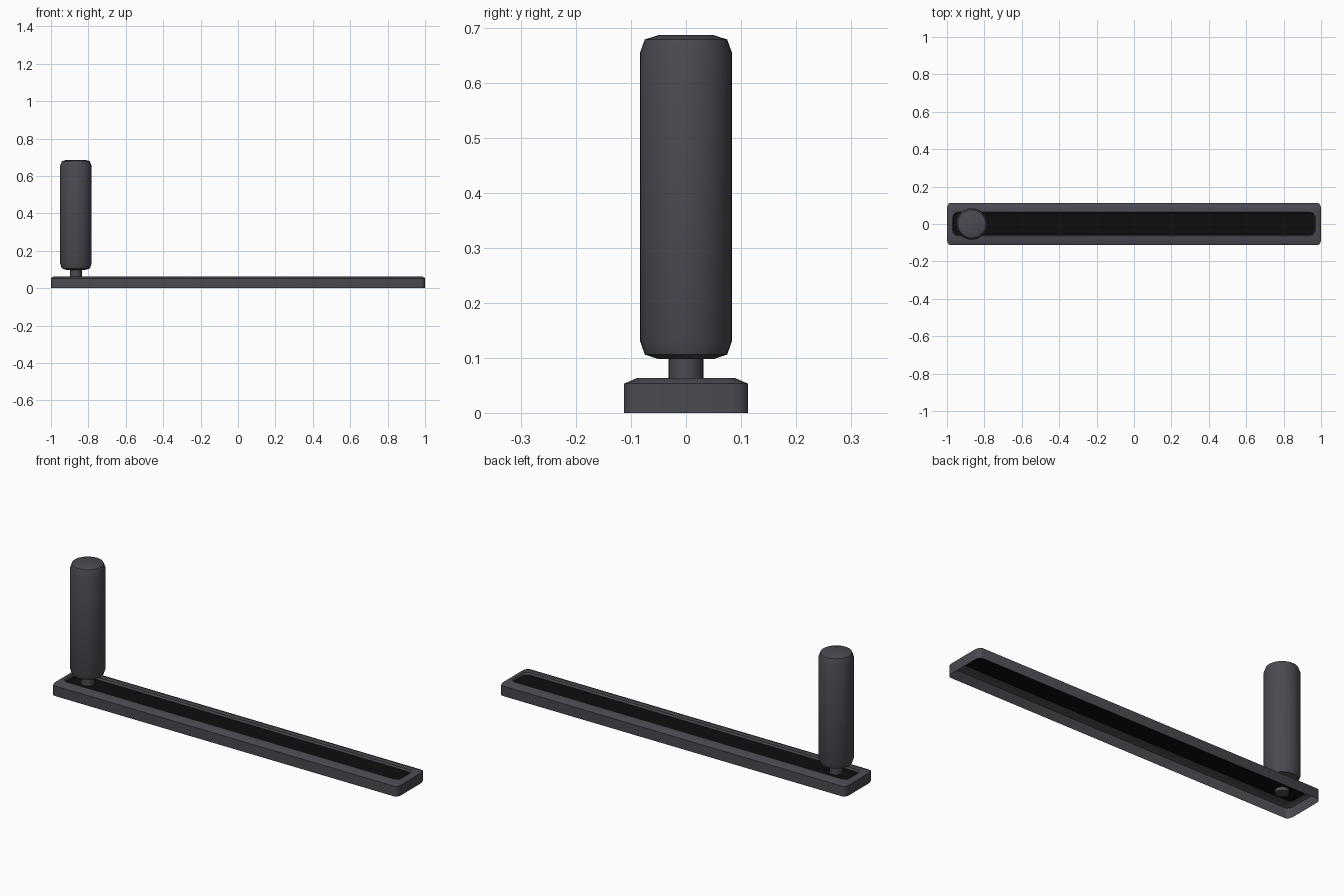
import bpy
import bmesh
from math import sin, cos, pi, radians

if "Cube" in bpy.data.objects:
    bpy.data.objects.remove(bpy.data.objects["Cube"], do_unlink=True)


def material(name, rgb):
    mat = bpy.data.materials.new(name)
    mat.use_nodes = True
    mat.diffuse_color = (*rgb, 1)
    bsdf = mat.node_tree.nodes["Principled BSDF"]
    bsdf.inputs["Base Color"].default_value = (*rgb, 1)
    bsdf.inputs["Roughness"].default_value = 0.6
    return mat


grey = material("slate grey", (0.068, 0.068, 0.082))
black = material("near black", (0.004, 0.004, 0.004))


def rounded_ring(half_x, half_y, rx, ry, z, steps=3):
    """Rounded rectangle outline, counter-clockwise."""
    ring = []
    for quarter, (sx, sy) in enumerate([(1, 1), (-1, 1), (-1, -1), (1, -1)]):
        for i in range(steps + 1):
            a = (quarter + i / steps) * pi / 2
            ring.append((sx * (half_x - rx) + rx * cos(a),
                         sy * (half_y - ry) + ry * sin(a), z))
    return ring


def circle_ring(r, z, sides):
    return [(r * cos(2 * pi * i / sides), r * sin(2 * pi * i / sides), z)
            for i in range(sides)]


def loft(name, rings, mat, cap_start=False, cap_end=False, location=(0, 0, 0)):
    """Skin a stack of rings, ordered from bottom to top or outside to inside."""
    bm = bmesh.new()
    loops = [[bm.verts.new(p) for p in ring] for ring in rings]
    for low, high in zip(loops, loops[1:]):
        n = len(low)
        for i in range(n):
            j = (i + 1) % n
            bm.faces.new((low[i], low[j], high[j], high[i]))
    if cap_start:
        bm.faces.new(loops[0][::-1])
    if cap_end:
        bm.faces.new(loops[-1])
    mesh = bpy.data.meshes.new(name)
    bm.to_mesh(mesh)
    bm.free()
    mesh.materials.append(mat)
    obj = bpy.data.objects.new(name, mesh)
    obj.location = location
    bpy.context.collection.objects.link(obj)
    bpy.ops.object.select_all(action="DESELECT")
    obj.select_set(True)
    bpy.context.view_layer.objects.active = obj
    bpy.ops.object.shade_smooth_by_angle(angle=radians(35))
    return obj


# Hollow arm: open underneath, bevelled top rim and a shallow recess
loft("arm_shell", [
    rounded_ring(1.0, 0.113, 0.02, 0.03, 0),
    rounded_ring(1.0, 0.113, 0.02, 0.03, 0.053),
    rounded_ring(0.988, 0.09, 0.02, 0.025, 0.063),
    rounded_ring(0.97, 0.063, 0.025, 0.03, 0.063),
    rounded_ring(0.966, 0.059, 0.025, 0.03, 0.053),
], grey)

# Dark panel closing the recess
loft("arm_panel", [rounded_ring(0.966, 0.059, 0.025, 0.03, 0.053)],
     black, cap_end=True)

# Pin and grip share the same axis near one end
pivot = (-0.867, 0, 0)
loft("grip_pin", [circle_ring(0.032, z, 16) for z in (0.035, 0.11)],
     grey, True, True, pivot)

grip_profile = [(0.05, 0.098), (0.075, 0.106), (0.084, 0.132),
                (0.084, 0.654), (0.075, 0.679), (0.05, 0.687)]
loft("grip", [circle_ring(r, z, 32) for r, z in grip_profile],
     grey, True, True, pivot)
